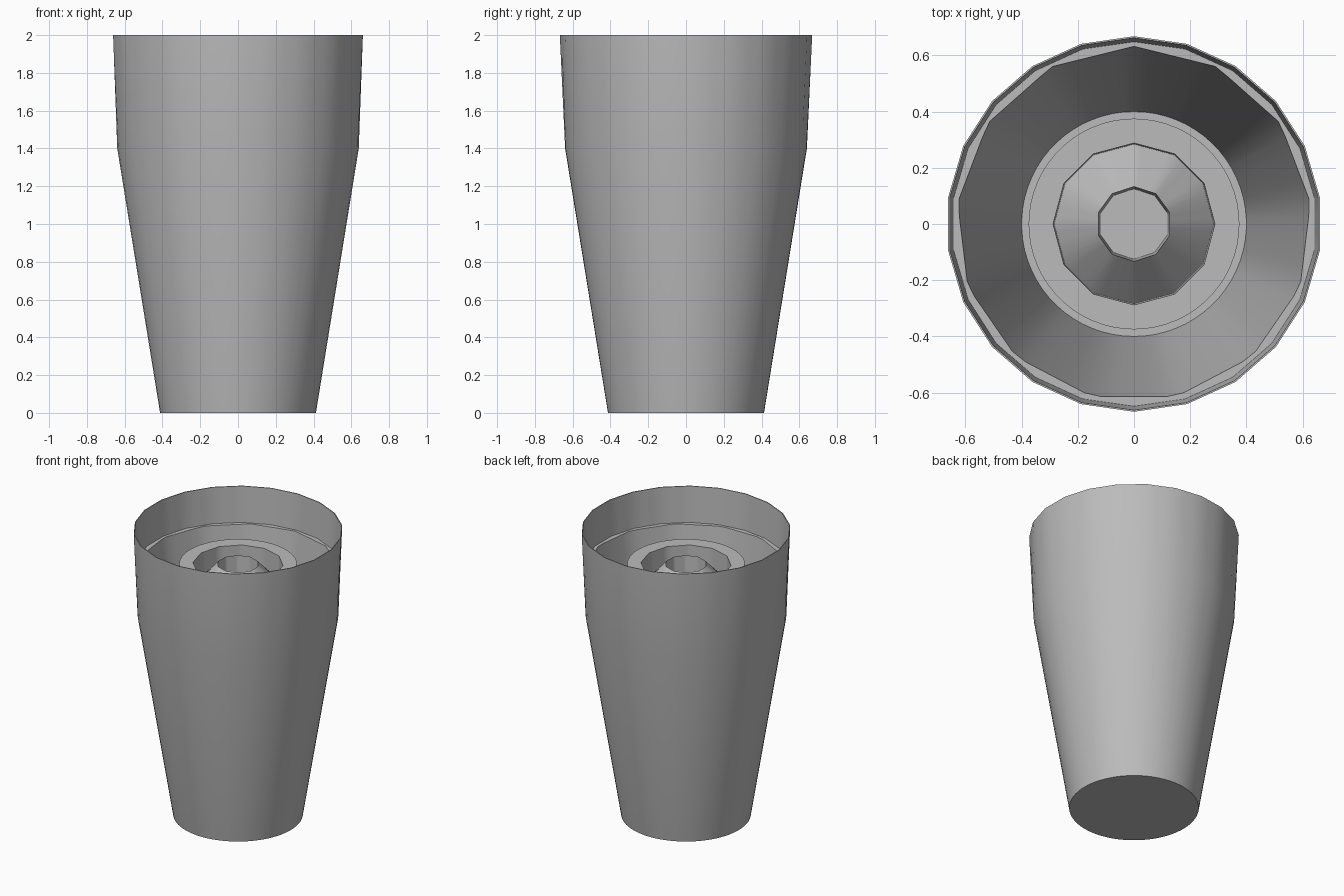
import bpy, bmesh, math

cube = bpy.data.objects.get("Cube")
if cube:
    bpy.data.objects.remove(cube, do_unlink=True)


def make_material(name, colour):
    mat = bpy.data.materials.new(name)
    mat.use_nodes = True
    mat.diffuse_color = colour
    mat.node_tree.nodes["Principled BSDF"].inputs["Base Color"].default_value = colour
    return mat


grey = make_material("plain grey", (0.5, 0.5, 0.5, 1))


def polygon_radius(r, angle, sides):
    """Radius at an angle on a regular polygon with corners at r."""
    half = math.pi / sides
    return r * math.cos(half) / math.cos(angle % (2 * half) - half)


def lathe(name, profile, steps, smooth=40):
    """Spin (radius, height, sides) points about z; zero radius closes an end."""
    bm = bmesh.new()
    rings = []
    for r, z, sides in profile:
        if r == 0:
            rings.append([bm.verts.new((0, 0, z))] * steps)
            continue
        ring = []
        for i in range(steps):
            a = math.tau * i / steps
            q = polygon_radius(r, a, sides)
            ring.append(bm.verts.new((-q * math.sin(a), q * math.cos(a), z)))
        rings.append(ring)
    for low, high in zip(rings, rings[1:]):
        for i in range(steps):
            j = (i + 1) % steps
            corners = dict.fromkeys((low[i], low[j], high[j], high[i]))
            bm.faces.new(list(corners))
    mesh = bpy.data.meshes.new(name)
    bm.to_mesh(mesh)
    bm.free()
    mesh.materials.append(grey)
    obj = bpy.data.objects.new(name, mesh)
    bpy.context.collection.objects.link(obj)
    bpy.ops.object.select_all(action="DESELECT")
    obj.select_set(True)
    bpy.context.view_layer.objects.active = obj
    bpy.ops.object.shade_smooth_by_angle(angle=math.radians(smooth))
    return obj


# Thin tapered outer cup with a straighter collar
N = 66
lathe("outer_cup", [
    (0, 0, N), (0.413, 0, N), (0.64, 1.4, N), (0.668, 2, 22),
    (0.662, 2, 22), (0.648, 1.74, 22)], N)

# Inner liner: narrow lip, steep wall and floor
lathe("inner_liner", [
    (0.655, 1.735, 22), (0.655, 1.75, 22), (0.632, 1.75, 13),
    (0.4, 0.04, N), (0, 0.04, N)], N)

# Central post with a sunken groove, raised cone and socket
M = 60
lathe("centre_post", [
    (0.375, 0.04, M), (0.375, 1.76, M), (0.288, 1.76, 12),
    (0.284, 1.6, 12), (0.133, 1.76, 10), (0.125, 1.6, 10),
    (0, 1.6, 10)], M)
